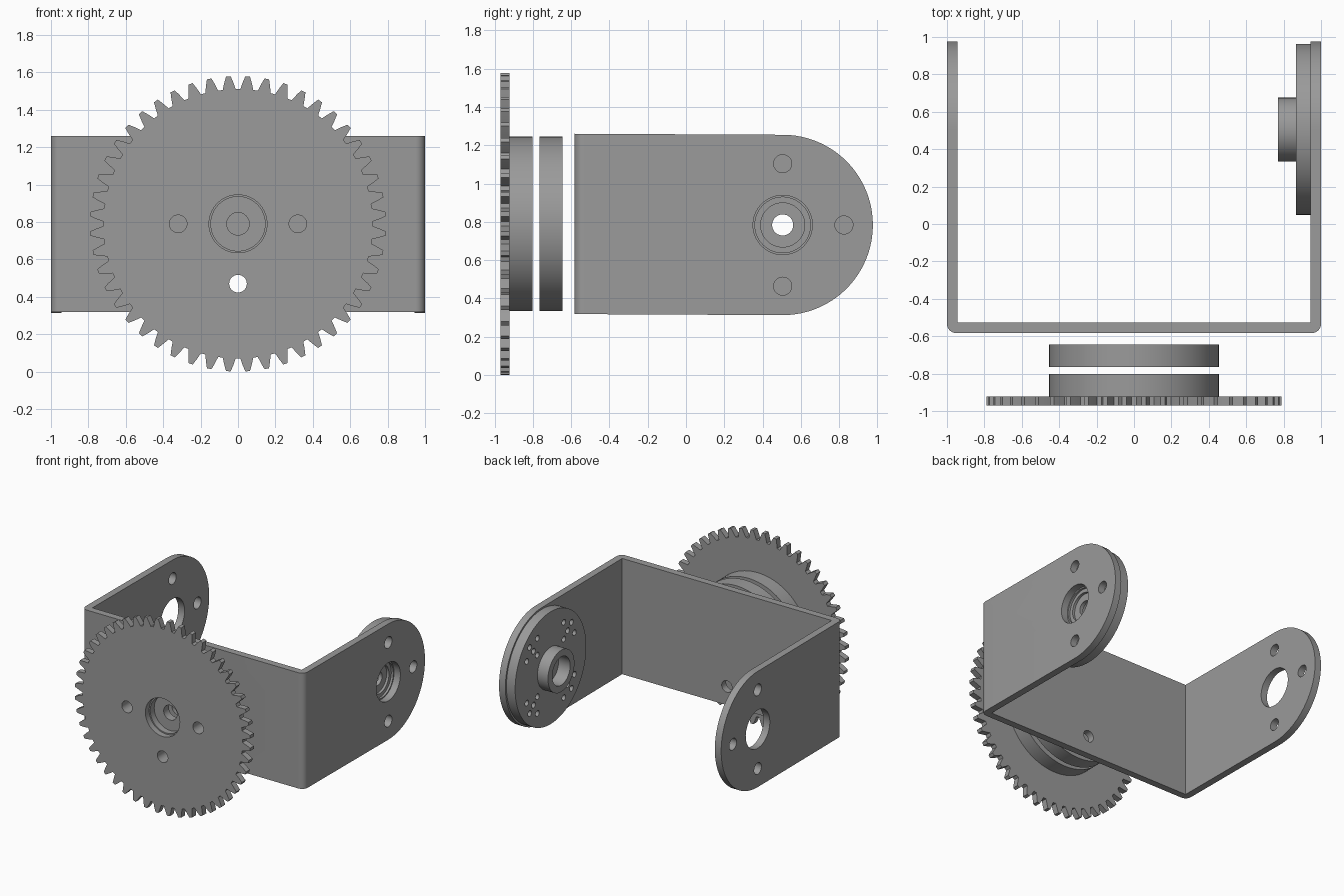
import bpy, bmesh
from math import sin, cos, pi, radians
from mathutils import Matrix

if "Cube" in bpy.data.objects:
    bpy.data.objects.remove(bpy.data.objects["Cube"])

CZ, ARM_Y, ARM_Z = 0.79, 0.505, 0.784     # gear shaft height, arm shaft position
# frames: local x, y span the face, local z runs along the shaft
ALONG_Y = Matrix(((-1, 0, 0, 0), (0, 0, 1, 0), (0, 1, 0, CZ), (0, 0, 0, 1)))
ALONG_X = Matrix(((0, 0, 1, 0), (1, 0, 0, ARM_Y), (0, 1, 0, ARM_Z), (0, 0, 0, 1)))
CROSS = [(0.32 * cos(k * pi / 2), 0.32 * sin(k * pi / 2), 0.047) for k in range(4)]

DARK = bpy.data.materials.new("dark_grey")
DARK.diffuse_color = (0.325, 0.325, 0.325, 1)
DARK.use_nodes = True
DARK.node_tree.nodes["Principled BSDF"].inputs["Base Color"].default_value = DARK.diffuse_color


def finish(name, bm):
    bmesh.ops.recalc_face_normals(bm, faces=bm.faces)
    me = bpy.data.meshes.new(name)
    bm.to_mesh(me)
    bm.free()
    me.materials.append(DARK)
    ob = bpy.data.objects.new(name, me)
    bpy.context.collection.objects.link(ob)
    return ob


def prism(name, pts, lo, hi, frame):
    bm = bmesh.new()
    face = bm.faces.new([bm.verts.new((x, y, lo)) for x, y in pts])
    top = bmesh.ops.extrude_face_region(bm, geom=[face], use_keep_orig=True)
    verts = [g for g in top["geom"] if isinstance(g, bmesh.types.BMVert)]
    bmesh.ops.translate(bm, verts=verts, vec=(0, 0, hi - lo))
    bm.transform(frame)
    return finish(name, bm)


def lathe(name, profile, frame, n=96):
    # closed (radius, height) profile swept round the shaft
    bm = bmesh.new()
    rings = [[bm.verts.new((r * cos(2 * pi * i / n), r * sin(2 * pi * i / n), h))
              for i in range(n)] for r, h in profile]
    for a, b in zip(rings, rings[1:] + rings[:1]):
        for i in range(n):
            j = (i + 1) % n
            bm.faces.new((a[i], a[j], b[j], b[i]))
    bm.transform(frame)
    return finish(name, bm)


def boolean(ob, other, operation="DIFFERENCE"):
    mod = ob.modifiers.new("cut", "BOOLEAN")
    mod.operation, mod.solver, mod.object = operation, "EXACT", other
    bpy.context.view_layer.objects.active = ob
    bpy.ops.object.modifier_apply(modifier=mod.name)
    bpy.data.objects.remove(other)


def drill(ob, holes, lo, hi, frame):
    # one clean cut per hole
    for x, y, r in holes:
        boolean(ob, prism("cutter", arc(x, y, r, 2, 354, 44), lo, hi, frame))


def arc(cx, cy, r, a0, a1, n):
    return [(cx + r * cos(radians(a0 + (a1 - a0) * i / n)),
             cy + r * sin(radians(a0 + (a1 - a0) * i / n))) for i in range(n + 1)]


# U bracket: bent strip trimmed to round arm ends
t, back = 0.057, -0.583
u_shape = ([(-1, 0.99)] + arc(-0.95, back + 0.05, 0.05, 180, 270, 8)
           + arc(0.95, back + 0.05, 0.05, 270, 360, 8)
           + [(1, 0.99), (1 - t, 0.99), (1 - t, back + t), (t - 1, back + t), (t - 1, 0.99)])
bracket = prism("bracket", u_shape, 0.1, 1.5, Matrix.Identity(4))
outline = [(-1.2, 0.477), (-1.2, -0.465)] + arc(0, 0, 0.471, -90, 90, 64)
boolean(bracket, prism("trim", outline, -1.1, 1.1, ALONG_X), "INTERSECT")
plate_holes = CROSS + [(0, 0, 0.155)]
drill(bracket, plate_holes, 0.85, 1.1, ALONG_X)
drill(bracket, plate_holes, -1.1, -0.85, ALONG_X)
drill(bracket, plate_holes, back - 0.05, back + 0.15, ALONG_Y)

# spur gear
TEETH = 48
gear_pts = []
for k in range(TEETH):
    mid = pi / 2 + 2 * pi * (k + 0.5) / TEETH
    step = 2 * pi / TEETH
    for r, f in ((0.72, -0.37), (0.755, -0.25), (0.79, -0.12),
                 (0.79, 0.12), (0.755, 0.25), (0.72, 0.37)):
        gear_pts.append((r * cos(mid + f * step), r * sin(mid + f * step)))
gear = prism("gear", gear_pts, -0.97, -0.922, ALONG_Y)
drill(gear, plate_holes, -1.1, -0.8, ALONG_Y)

# stepped discs behind the gear
front_disc = lathe("front_disc", [(0.145, -0.922), (0.455, -0.922), (0.455, -0.803),
                                  (0.06, -0.803), (0.06, -0.87), (0.145, -0.87)], ALONG_Y)
rear_disc = lathe("rear_disc", [(0.06, -0.765), (0.455, -0.765), (0.455, -0.645),
                                (0.145, -0.645), (0.145, -0.69), (0.06, -0.69)], ALONG_Y)
for disc in (front_disc, rear_disc):
    drill(disc, CROSS, -1.0, -0.6, ALONG_Y)

# drive horn on the inside of the right arm, with clusters of small holes
horn = lathe("drive_horn", [(0.115, 0.77), (0.17, 0.77), (0.17, 0.865), (0.457, 0.865),
                            (0.457, 0.943), (0.145, 0.943), (0.145, 0.925), (0.115, 0.925),
                            (0.115, 0.905), (0.055, 0.905), (0.055, 0.875), (0.115, 0.875)],
             ALONG_X)
small = []
for q in range(4):
    for r, a in ((0.24, 45), (0.31, 45), (0.38, 45), (0.35, 29), (0.35, 61)):
        ang = radians(a + 90 * q)
        small.append((r * cos(ang), r * sin(ang), 0.023))
drill(horn, small, 0.8, 1.0, ALONG_X)

# smooth curved walls, keep edges crisp
for ob in (bracket, gear, front_disc, rear_disc, horn):
    bpy.ops.object.select_all(action="DESELECT")
    ob.select_set(True)
    bpy.context.view_layer.objects.active = ob
    bpy.ops.object.shade_smooth_by_angle(angle=radians(20))
